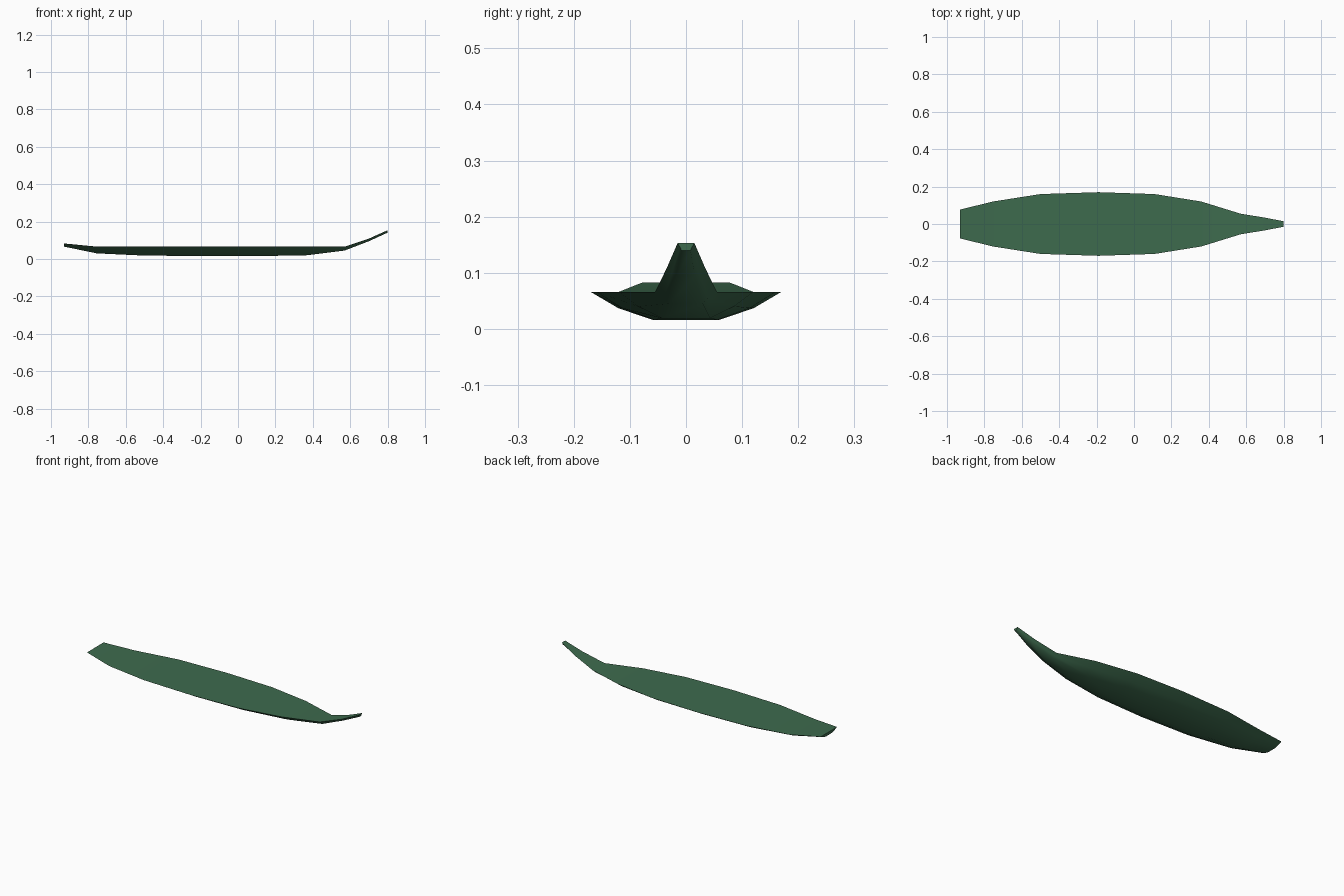
import bpy, bmesh, math

if "Cube" in bpy.data.objects:
    bpy.data.objects.remove(bpy.data.objects["Cube"])

# Hull stations: x, half width, deck z, chine z, half bottom width, bottom z
stations = [
    (-0.93, 0.077, 0.083, 0.073, 0.028, 0.066),
    (-0.755, 0.120, 0.066, 0.048, 0.043, 0.030),
    (-0.50, 0.160, 0.066, 0.039, 0.056, 0.018),
    (-0.19, 0.170, 0.066, 0.037, 0.059, 0.016),
    (0.11, 0.160, 0.066, 0.037, 0.056, 0.016),
    (0.36, 0.120, 0.066, 0.040, 0.043, 0.019),
    (0.57, 0.055, 0.066, 0.056, 0.030, 0.045),
    (0.70, 0.034, 0.109, 0.102, 0.016, 0.095),
    (0.798, 0.015, 0.153, 0.146, 0.008, 0.140),
]

green = bpy.data.materials.new("dark green")
green.diffuse_color = (0.048, 0.147, 0.076, 1)
green.use_nodes = True
green.node_tree.nodes["Principled BSDF"].inputs["Base Color"].default_value = green.diffuse_color

# Loft the hull through the stations, deck flat on top
bm = bmesh.new()
rings = []
for x, w, zt, zc, b, zb in stations:
    c = w * 0.71
    pts = [(-w, zt), (-c, zc), (-b, zb), (b, zb), (c, zc), (w, zt)]
    rings.append([bm.verts.new((x, y, z)) for y, z in pts])
for a, d in zip(rings, rings[1:]):
    for i in range(6):
        j = (i + 1) % 6
        f = bm.faces.new((a[i], a[j], d[j], d[i]))
        f.smooth = True
bm.faces.new(rings[0])
bm.faces.new(rings[-1])
bmesh.ops.recalc_face_normals(bm, faces=bm.faces)

# Crisp rim between deck and hull, and at both ends
for e in bm.edges:
    if len(e.link_faces) == 2 and e.calc_face_angle(0) > math.radians(50):
        e.smooth = False
for r in rings:
    for v in (r[0], r[5]):
        for e in v.link_edges:
            o = e.other_vert(v)
            if any(o in (q[0], q[5]) for q in rings) and abs(o.co.x - v.co.x) > 0.01:
                e.smooth = False

mesh = bpy.data.meshes.new("boat_hull")
bm.to_mesh(mesh)
bm.free()
mesh.materials.append(green)
bpy.context.collection.objects.link(bpy.data.objects.new("boat_hull", mesh))
